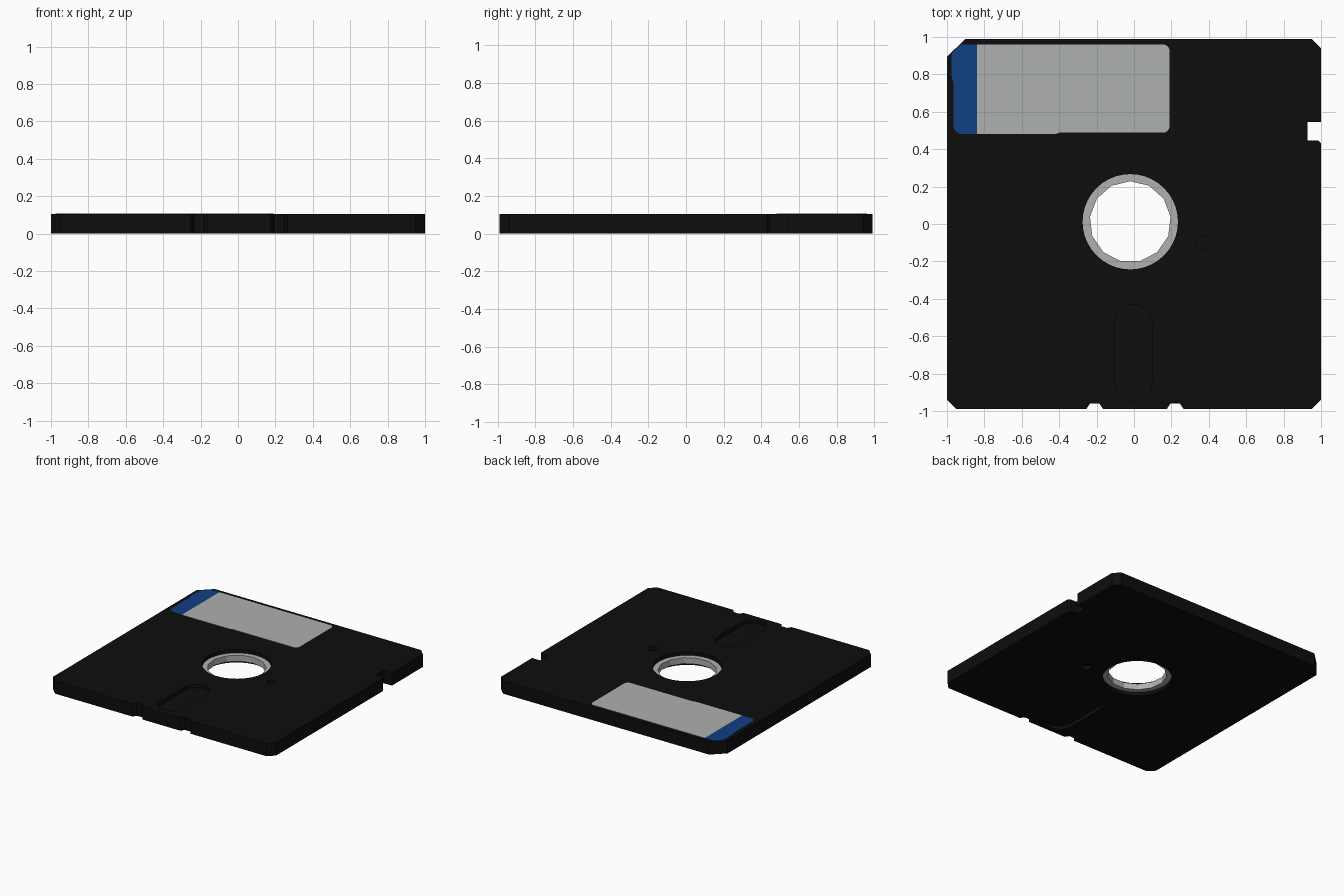
import bpy, bmesh, math

if "Cube" in bpy.data.objects:
    bpy.data.objects.remove(bpy.data.objects["Cube"])


def material(name, rgb):
    m = bpy.data.materials.new(name)
    m.diffuse_color = (*rgb, 1)
    m.use_nodes = True
    m.node_tree.nodes["Principled BSDF"].inputs["Base Color"].default_value = m.diffuse_color
    return m


BLACK = material("black plastic", (0.004, 0.004, 0.004))
GREY = material("light grey", (0.42, 0.44, 0.435))
BLUE = material("label blue", (0.005, 0.05, 0.23))


def arc(cx, cy, r, a0, a1, n):
    """Points along an arc, angles in degrees."""
    return [(cx + r * math.cos(math.radians(a0 + (a1 - a0) * i / n)),
             cy + r * math.sin(math.radians(a0 + (a1 - a0) * i / n))) for i in range(n + 1)]


def circle(cx, cy, r, n, start=0):
    return arc(cx, cy, r, start, start + 360, n)[:-1]


def prism(name, pts, z0, z1, mat):
    """Extrude a flat outline from z0 to z1."""
    bm = bmesh.new()
    f = bm.faces.new([bm.verts.new((x, y, z0)) for x, y in pts])
    ext = bmesh.ops.extrude_face_region(bm, geom=[f])
    for v in ext["geom"]:
        if isinstance(v, bmesh.types.BMVert):
            v.co.z = z1
    bmesh.ops.recalc_face_normals(bm, faces=bm.faces)
    me = bpy.data.meshes.new(name)
    bm.to_mesh(me)
    bm.free()
    me.materials.append(mat)
    ob = bpy.data.objects.new(name, me)
    bpy.context.collection.objects.link(ob)
    return ob


def cut(ob, pts, z0, z1):
    """Subtract an extruded outline from an object."""
    tool = prism("cutter", pts, z0, z1, ob.data.materials[0])
    tool.hide_render = True
    mod = ob.modifiers.new("cut", "BOOLEAN")
    mod.operation, mod.solver, mod.object = "DIFFERENCE", "EXACT", tool
    bpy.context.view_layer.objects.active = ob
    bpy.ops.object.modifier_apply(modifier=mod.name)
    bpy.data.objects.remove(tool)


H = 0.105          # jacket thickness
DEPTH = 0.028      # depth of the windows on both sides
HUB = (-0.02, 0.012)

# Jacket with clipped corners, write notch and two bottom notches
outline = [(-1, -0.94), (-0.95, -0.99),
           (-0.255, -0.99), (-0.235, -0.96), (-0.185, -0.96), (-0.165, -0.99),
           (0.175, -0.99), (0.195, -0.96), (0.245, -0.96), (0.265, -0.99),
           (0.95, -0.99), (1, -0.94),
           (1, 0.43), (0.985, 0.447), (0.927, 0.447), (0.927, 0.545), (1, 0.545),
           (1, 0.94), (0.95, 0.99), (-0.9, 0.99), (-1, 0.895)]
jacket = prism("jacket", outline, 0, H, BLACK)
cut(jacket, circle(*HUB, 0.255, 40), -0.1, 0.3)

# Read window and index hole, recessed on both faces
slot = arc(-0.005, -0.53, 0.1, 0, 180, 12) + arc(-0.005, -0.85, 0.1, 180, 360, 12)
index_hole = circle(0.37, -0.10, 0.035, 16)
for z0, z1 in ((-0.1, DEPTH), (H - DEPTH, 0.3)):
    cut(jacket, slot, z0, z1)
    cut(jacket, index_hole, z0, z1)

# Hub ring of the disk inside, with a 13-sided hole
ring = prism("hub_ring", circle(*HUB, 0.258, 40), DEPTH, H - DEPTH, GREY)
cut(ring, circle(*HUB, 0.217, 13, 90), -0.1, 0.3)

# Label: grey field and blue end strip
T = H + 0.002
prism("label_field", [(-0.84, 0.48), (-0.42, 0.48), (-0.40, 0.488)]
      + arc(0.155, 0.523, 0.035, -90, 0, 5) + arc(0.155, 0.925, 0.035, 0, 90, 5)
      + [(-0.84, 0.96)], H - 0.002, T, GREY)
prism("label_strip", [(-0.84, 0.96), (-0.925, 0.96), (-0.975, 0.91), (-0.975, 0.79),
                      (-0.965, 0.75)] + arc(-0.915, 0.53, 0.05, 180, 270, 5)
      + [(-0.84, 0.48)], H - 0.002, T, BLUE)
